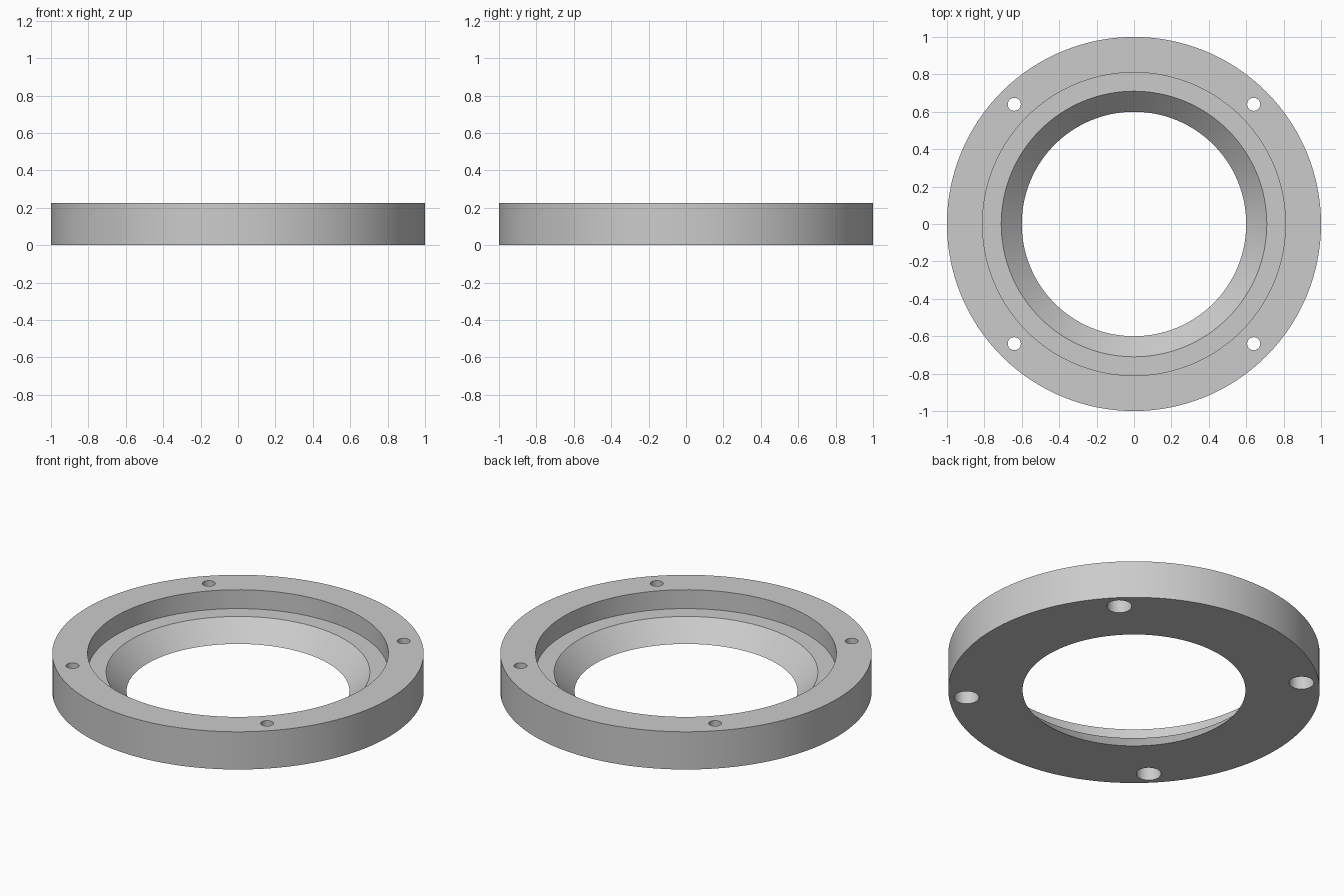
import bpy
import bmesh
from math import tau, radians
from mathutils import Vector

if "Cube" in bpy.data.objects:
    bpy.data.objects.remove(bpy.data.objects["Cube"], do_unlink=True)

HEIGHT = 0.224
STEP = 0.112          # height of the inner ledge and depth of the bolt recesses
HOLE_OFFSET = 0.64


def make_material(name, value):
    mat = bpy.data.materials.new(name)
    mat.use_nodes = True
    color = (value, value, value, 1)
    mat.diffuse_color = color
    mat.node_tree.nodes["Principled BSDF"].inputs["Base Color"].default_value = color
    return mat


def lathe(name, profile, steps, center=(0, 0)):
    """Revolve a closed (radius, z) profile around a vertical axis."""
    bm = bmesh.new()
    verts = [bm.verts.new((r, 0, z)) for r, z in profile]
    edges = [bm.edges.new((v, verts[(i + 1) % len(verts)])) for i, v in enumerate(verts)]
    bmesh.ops.spin(bm, geom=verts + edges, cent=(0, 0, 0), axis=(0, 0, 1),
                   angle=tau, steps=steps, use_merge=True)
    bmesh.ops.remove_doubles(bm, verts=bm.verts, dist=1e-5)
    loose = [e for e in bm.edges if not e.link_faces]
    bmesh.ops.delete(bm, geom=loose, context="EDGES")
    bmesh.ops.recalc_face_normals(bm, faces=bm.faces)
    bmesh.ops.translate(bm, verts=bm.verts, vec=Vector((*center, 0)))
    mesh = bpy.data.meshes.new(name)
    bm.to_mesh(mesh)
    bm.free()
    obj = bpy.data.objects.new(name, mesh)
    bpy.context.collection.objects.link(obj)
    return obj


# Ring with a stepped bore and a conical lower opening
ring = lathe("flange_ring", [(0.6, 0), (1, 0), (1, HEIGHT), (0.81, HEIGHT),
                             (0.81, STEP), (0.71, STEP)], 128)
ring.data.materials.append(make_material("grey metal", 0.6))

# Four bolt holes, recessed from below
bolt_profile = [(0, -0.05), (0.067, -0.05), (0.067, STEP),
                (0.035, STEP), (0.035, HEIGHT + 0.05), (0, HEIGHT + 0.05)]
bpy.context.view_layer.objects.active = ring
for sx in (-1, 1):
    for sy in (-1, 1):
        cutter = lathe("bolt_hole_cutter", bolt_profile, 32,
                       (sx * HOLE_OFFSET, sy * HOLE_OFFSET))
        cutter.hide_render = True
        cut = ring.modifiers.new("bolt_hole", "BOOLEAN")
        cut.operation = "DIFFERENCE"
        cut.solver = "EXACT"
        cut.object = cutter
        bpy.ops.object.modifier_apply(modifier=cut.name)
        bpy.data.objects.remove(cutter, do_unlink=True)

# Smooth curved walls, crisp rims
bpy.ops.object.select_all(action="DESELECT")
ring.select_set(True)
bpy.ops.object.shade_smooth_by_angle(angle=radians(30))
